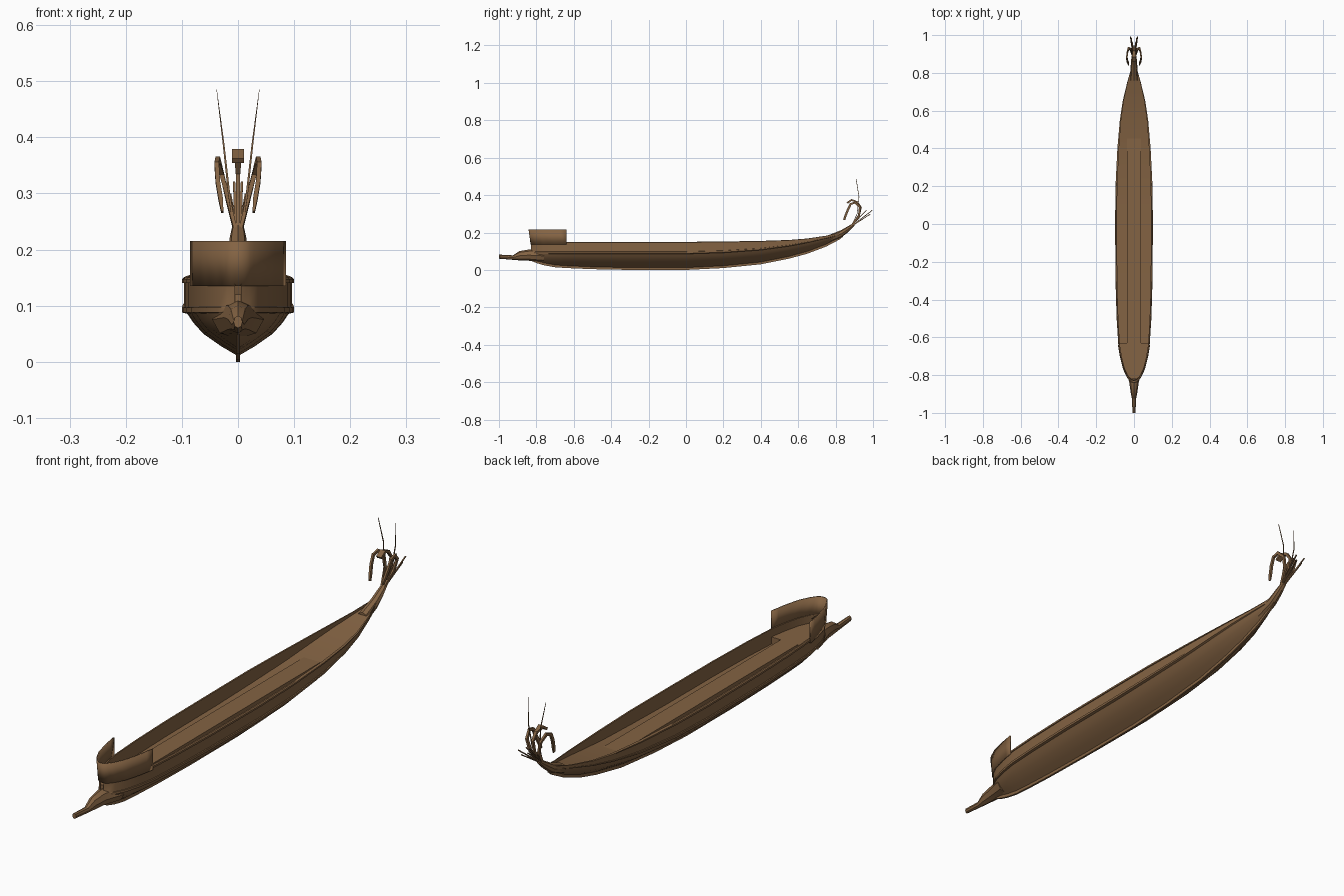
import bpy, math
from mathutils import Vector

cube = bpy.data.objects.get("Cube")
if cube:
    bpy.data.objects.remove(cube)

wood = bpy.data.materials.new("brown_wood")
wood.use_nodes = True
wood.diffuse_color = (0.23, 0.125, 0.056, 1)
bsdf = wood.node_tree.nodes["Principled BSDF"]
bsdf.inputs["Base Color"].default_value = wood.diffuse_color
bsdf.inputs["Roughness"].default_value = 0.8


def loft(name, rings, closed=True, smooth=True):
    """Skin a list of equal rings; closed rings get end caps."""
    n = len(rings[0])
    verts = [tuple(p) for ring in rings for p in ring]
    faces = []
    for r in range(len(rings) - 1):
        for i in range(n if closed else n - 1):
            j = (i + 1) % n
            faces.append((r * n + i, r * n + j, (r + 1) * n + j, (r + 1) * n + i))
    if closed:
        last = (len(rings) - 1) * n
        faces += [tuple(reversed(range(n))), tuple(range(last, last + n))]
    mesh = bpy.data.meshes.new(name)
    mesh.from_pydata(verts, [], faces)
    mesh.materials.append(wood)
    obj = bpy.data.objects.new(name, mesh)
    bpy.context.collection.objects.link(obj)
    bpy.ops.object.select_all(action='DESELECT')
    obj.select_set(True)
    bpy.context.view_layer.objects.active = obj
    bpy.ops.object.mode_set(mode='EDIT')
    bpy.ops.mesh.select_all(action='SELECT')
    bpy.ops.mesh.normals_make_consistent(inside=False)
    bpy.ops.object.mode_set(mode='OBJECT')
    if smooth:
        bpy.ops.object.shade_smooth_by_angle(angle=math.radians(30))
    return obj


# Hull stations: y, half width, keel, wale and rail heights
STATIONS = [
    (-.83, .006, .05, .09, .15), (-.82, .02, .045, .09, .15),
    (-.8, .036, .037, .09, .15), (-.76, .056, .025, .09, .15),
    (-.7, .072, .014, .09, .15), (-.64, .083, .01, .09, .15),
    (-.5, .092, .004, .09, .15), (-.3, .098, 0, .09, .15),
    (0, .1, 0, .09, .15), (.2, .098, .01, .096, .152),
    (.4, .088, .03, .11, .155), (.55, .075, .06, .13, .16),
    (.65, .06, .087, .148, .168), (.75, .036, .125, .17, .183),
    (.82, .016, .162, .187, .2), (.84, .01, .178, .192, .206)]


def station(y):
    for a, b in zip(STATIONS, STATIONS[1:]):
        if y <= b[0]:
            t = (y - a[0]) / (b[0] - a[0])
            return [p + (q - p) * t for p, q in zip(a, b)]
    return STATIONS[-1]


def section(s):
    y, w, keel, wale, rail = s
    bottom = keel + .01
    drop, h = wale - bottom, (rail - wale) / .06
    half = [(0, bottom)]
    half += [(w * fx, bottom + drop * fz)
             for fx, fz in ((.3, .22), (.62, .5), (.8, .75), (.9, .94))]
    half += [(w, wale - .002 * h), (w, wale + .007 * h), (.96 * w, wale + .008 * h),
             (.96 * w, rail - .01 * h), (w, rail - .01 * h), (w, rail - .003 * h),
             (.96 * w, rail), (.9 * w, rail), (.9 * w, wale + .003), (0, wale + .003)]
    return [(x, y, z) for x, z in half] + [(-x, y, z) for x, z in half[-2:0:-1]]


loft("hull", [section(s) for s in STATIONS])

# Keel strip under the hull
loft("keel", [[(x, s[0], s[2] + z) for x, z in
               ((-.004, 0), (.004, 0), (.004, .016), (-.004, .016))] for s in STATIONS])


# Raised centre gangway and foredeck
def plank(name, outline):
    loft(name, [[(x, y, .09) for x, y in outline], [(x, y, .12) for x, y in outline]],
         smooth=False)


plank("centre_gangway", [(-.036, -.7), (.036, -.7), (.036, .5), (-.036, .5)])
side = [(.92 * station(y)[1], y) for y in (-.63, -.7, -.76, -.8, -.82)]
plank("foredeck", side + [(-x, y) for x, y in reversed(side)])

# Bow screen, a curved wall leaning forward
ys = [-.64, -.67, -.7, -.73, -.76, -.78, -.8, -.812, -.82, -.826]
edge = [(station(y)[1], y) for y in ys]
edge += [(0, -.828)] + [(-x, y) for x, y in reversed(edge)]
screen = loft("bow_screen", [[(x, -.64 + (y + .64) * lean, z) for x, y in edge]
                             for z, lean in ((.135, 1), (.215, 1.06))], closed=False)
wall = screen.modifiers.new("thickness", 'SOLIDIFY')
wall.thickness = .005
wall.offset = 0


# Ram and sternpost with round sections: y, half width, centre height, half height
def spindle(name, rows, sides):
    loft(name, [[(w * math.sin(a), y, z + h * math.cos(a))
                 for a in (math.tau * i / sides for i in range(sides))]
                for y, w, z, h in rows])


spindle("ram", [(-1, .008, .071, .011), (-.925, .011, .066, .012),
                (-.89, .018, .076, .025), (-.84, .025, .079, .03),
                (-.76, .046, .075, .034)], 8)
spindle("sternpost", [(.76, .022, .165, .02), (.83, .018, .193, .02),
                      (.87, .015, .22, .016), (.9, .01, .243, .009)], 8)


# Stern ornament: tapered ribbons through (x, y, z, half width)
def ribbon(name, path, thick, sign=1):
    pts = [Vector((sign * p[0], p[1], p[2])) for p in path]
    rings = []
    for i, p in enumerate(pts):
        d = pts[min(i + 1, len(pts) - 1)] - pts[max(i - 1, 0)]
        n = Vector((0, -d.z, d.y)).normalized() * thick
        w = Vector((path[i][3], 0, 0))
        rings.append([p - w - n, p + w - n, p + w + n, p - w + n])
    loft(name, rings, smooth=False)


whisker = [(.006, .885, .235, .002), (.016, .915, .3, .002),
           (.026, .925, .39, .0015), (.038, .91, .485, .0003)]
plume = [(.005, .885, .235, .003), (.018, .925, .29, .004), (.029, .93, .335, .004),
         (.036, .905, .36, .004), (.038, .88, .352, .004), (.036, .865, .32, .004),
         (.031, .853, .29, .004), (.028, .845, .267, .002)]
stalks = {"upper": (.02, .995, .318), "lower": (.014, .985, .298), "inner": (.007, .965, .32)}

for label, sign in (("left", 1), ("right", -1)):
    ribbon(label + "_whisker", whisker, .0015, sign)
    ribbon(label + "_plume", plume, .006, sign)
    for level, tip in stalks.items():
        ribbon(f"{label}_{level}_stalk", [(.003, .88, .23, .003), (*tip, .002)], .002, sign)

ribbon("centre_plume", [(0, .885, .235, .004), (0, .925, .29, .004), (0, .935, .335, .004),
                        (0, .915, .363, .006), (0, .885, .374, .011),
                        (0, .862, .358, .011)], .005)
